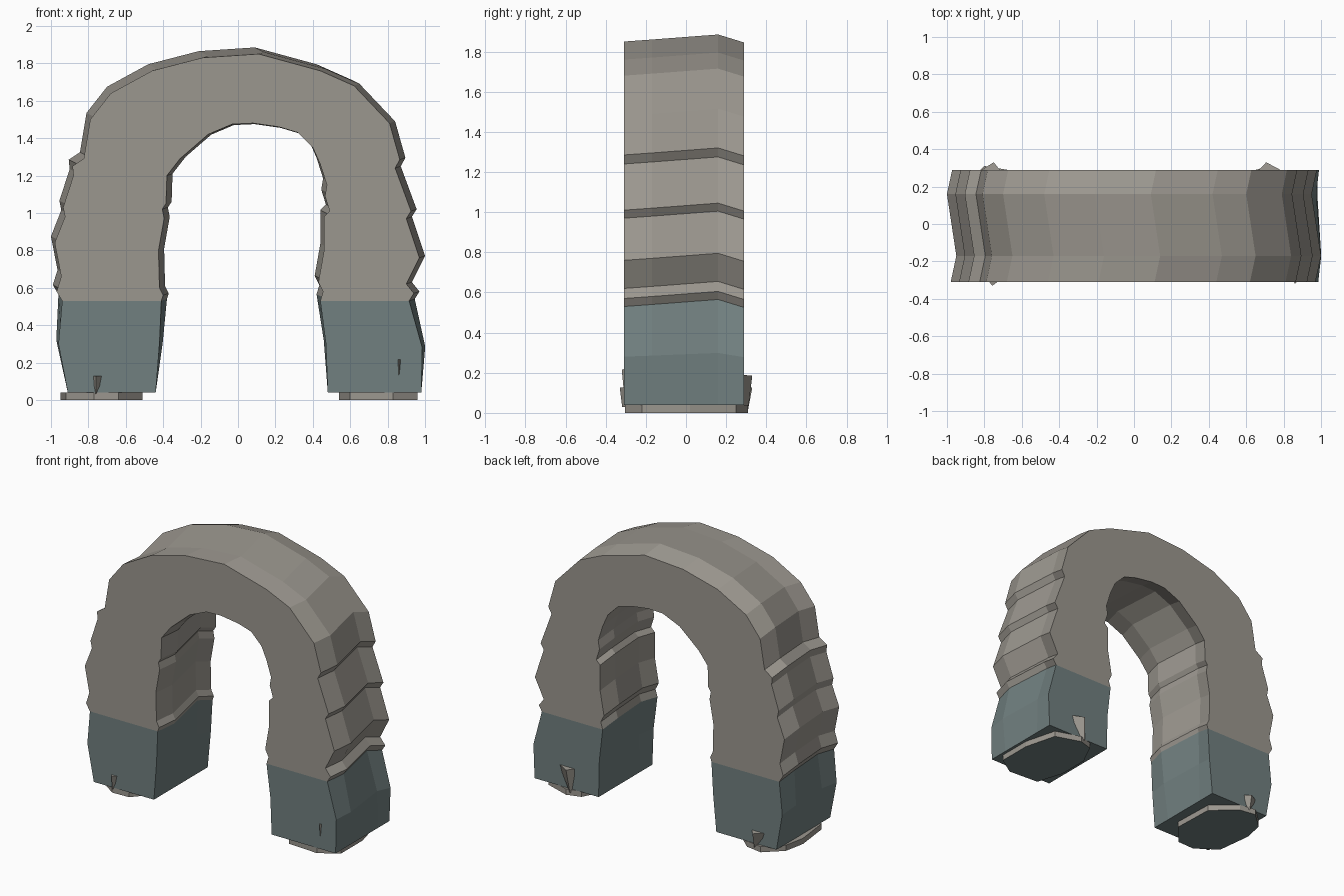
import bpy
import bmesh

if "Cube" in bpy.data.objects:
    bpy.data.objects.remove(bpy.data.objects["Cube"])


def material(name, rgb):
    m = bpy.data.materials.new(name)
    m.diffuse_color = (*rgb, 1)
    m.use_nodes = True
    m.node_tree.nodes["Principled BSDF"].inputs["Base Color"].default_value = m.diffuse_color
    return m


STONE = material("warm grey stone", (0.33, 0.31, 0.275))
TEAL = material("dark teal", (0.165, 0.215, 0.215))

# depth rows of the arch: y, sideways drift, upward drift
ROWS = [(-0.31, 0, 0), (-0.17, 0.03, 0.01), (0.16, -0.02, 0.035), (0.29, 0.008, -0.005)]
BASE = 0.04
SEAM = 0.53


def finish(name, bm, mats):
    bmesh.ops.recalc_face_normals(bm, faces=bm.faces)
    me = bpy.data.meshes.new(name)
    bm.to_mesh(me)
    bm.free()
    for m in mats:
        me.materials.append(m)
    ob = bpy.data.objects.new(name, me)
    bpy.context.collection.objects.link(ob)
    return ob


def loft(name, profile, mat):
    """Carry a front outline backwards through the drifting depth rows."""
    bm = bmesh.new()
    rings = []
    for y, dx, dz in ROWS:
        ring = []
        for x, z in profile:
            k = min(1, (z - BASE) / 0.45)   # no drift at the flat base
            ring.append(bm.verts.new((x + dx * k, y, z + dz * k)))
        rings.append(ring)
    n = len(profile)
    for a, b in zip(rings, rings[1:]):
        for i in range(n):
            j = (i + 1) % n
            if profile[i][1] == SEAM and profile[j][1] == SEAM:
                continue                    # hidden seam between parts
            bm.faces.new((a[i], a[j], b[j], b[i]))
    bm.faces.new(rings[0])
    bm.faces.new(list(reversed(rings[-1])))
    return finish(name, bm, [mat])


def sole(name, outline):
    """Thin irregular plate: stone rim with a teal underside."""
    bm = bmesh.new()
    low = [bm.verts.new((x, y, 0)) for x, y in outline]
    f = bm.faces.new(low)
    f.material_index = 1
    ext = bmesh.ops.extrude_face_region(bm, geom=[f], use_keep_orig=True)
    for v in ext["geom"]:
        if isinstance(v, bmesh.types.BMVert):
            v.co.z = BASE
    for face in bm.faces:
        under = all(v.co.z < 0.001 for v in face.verts)
        face.material_index = 1 if under else 0
    return finish(name, bm, [STONE, TEAL])


def shard(name, x0, x1, top, tip_x, tip_z, y, out):
    """Small wedge poking out of a leg: wide on top, pointed below."""
    bm = bmesh.new()
    pts = [(x0, y, top), (x1, y, top), (tip_x, y, tip_z),
           ((x0 * 2 + x1) / 3, y + out, top - 0.005), (tip_x, y + out * 0.6, tip_z)]
    v = [bm.verts.new(p) for p in pts]
    for f in ((0, 1, 3), (0, 3, 4, 2), (1, 2, 4, 3), (0, 2, 1)):
        bm.faces.new([v[i] for i in f])
    return finish(name, bm, [STONE])


# arch body: outer edge left to right, then inner edge back to the left
outer = [(-.94, SEAM), (-.97, .58), (-.945, .66), (-.98, .84), (-.925, .98), (-.935, 1.03),
         (-.88, 1.20), (-.885, 1.25), (-.825, 1.29), (-.79, 1.50), (-.68, 1.64),
         (-.46, 1.76), (-.19, 1.83), (.11, 1.85), (.44, 1.76), (.62, 1.68),
         (.81, 1.48), (.865, 1.285), (.84, 1.24), (.925, 1.01), (.90, .97),
         (.97, .76), (.90, .62), (.94, .57), (.915, SEAM)]
inner = [(.44, SEAM), (.455, .58), (.43, .63), (.46, .80), (.46, .98), (.49, 1.01),
         (.465, 1.09), (.475, 1.15), (.44, 1.26), (.40, 1.35), (.32, 1.43),
         (.22, 1.46), (.08, 1.48), (-.03, 1.475), (-.16, 1.42), (-.31, 1.29),
         (-.38, 1.20), (-.385, 1.05), (-.405, 1.02), (-.395, .97), (-.425, .80),
         (-.42, .60), (-.40, .56), (-.41, SEAM)]
loft("arch", outer + inner, STONE)

# teal boots around the bottom of each leg
loft("left_boot", [(-.91, BASE), (-.96, .30), (-.94, SEAM), (-.41, SEAM),
                   (-.42, .30), (-.44, BASE)], TEAL)
loft("right_boot", [(.48, BASE), (.47, .30), (.44, SEAM), (.915, SEAM),
                    (.985, .28), (.98, BASE)], TEAL)

# soles under the boots
sole("left_sole", [(-.95, .05), (-.92, -.20), (-.77, -.305), (-.64, -.30), (-.51, -.15),
                   (-.52, .15), (-.68, .29), (-.80, .31), (-.92, .20)])
sole("right_sole", [(.96, -.22), (.83, -.305), (.60, -.29), (.54, -.10), (.54, .12),
                    (.62, .28), (.72, .31), (.90, .25), (.96, .02)])

# chips sticking out of the boots
shard("left_front_chip", -.78, -.715, .13, -.76, .03, -.30, -.03)
shard("right_front_chip", .85, .88, .22, .86, .13, -.30, -.02)
shard("left_back_chip", -.71, -.83, .13, -.75, .02, .28, .05)
shard("right_back_chip", .66, .80, .19, .69, .02, .28, .05)
